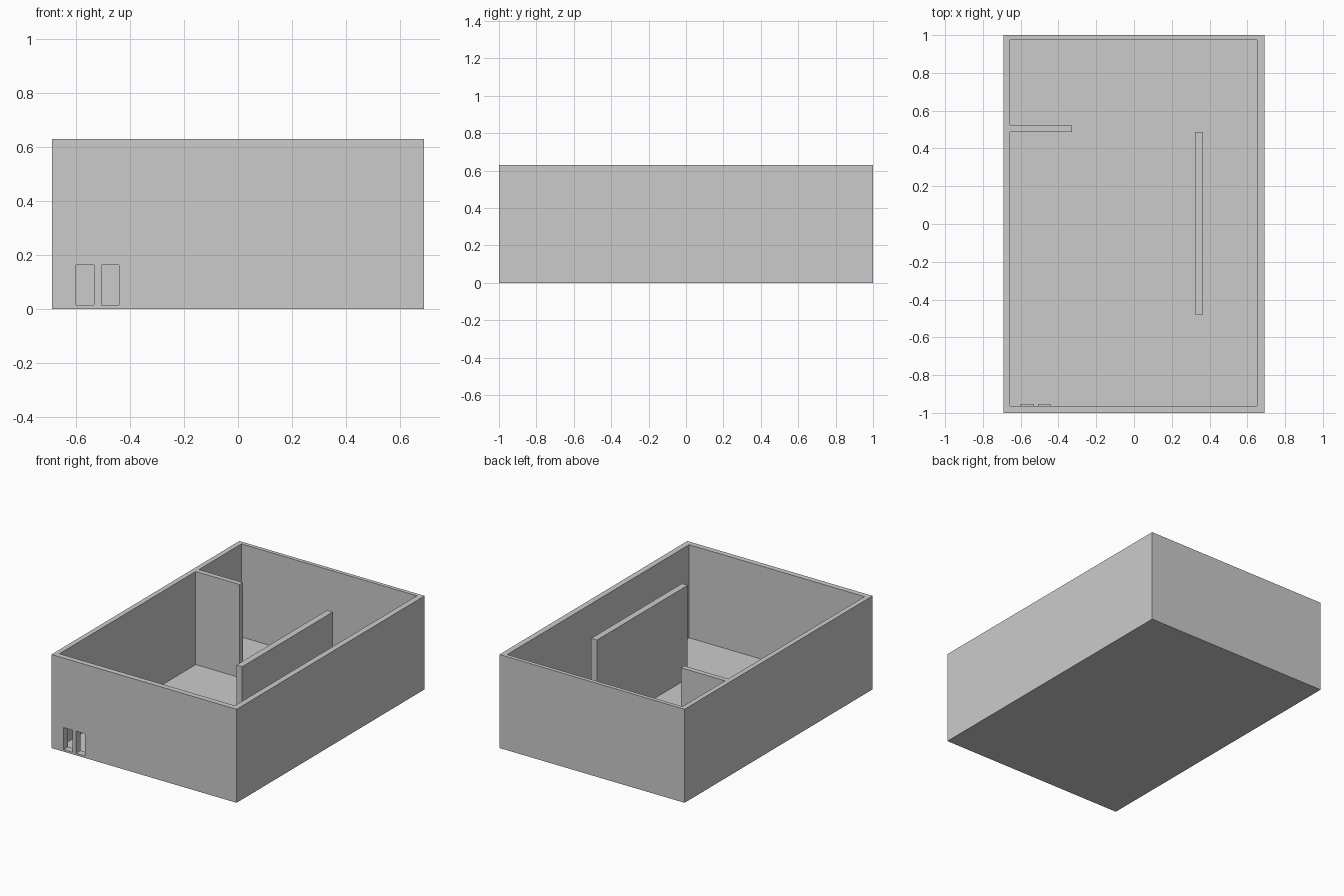
import bpy, bmesh

if "Cube" in bpy.data.objects:
    bpy.data.objects.remove(bpy.data.objects["Cube"])

HEIGHT, FLOOR = 0.63, 0.003
WALL_IN = -0.963                       # inner face of the front wall


def prism(name, outline, z0, z1):
    """Solid made by extruding a counter-clockwise outline upwards."""
    bm = bmesh.new()
    face = bm.faces.new([bm.verts.new((x, y, z0)) for x, y in outline])
    ext = bmesh.ops.extrude_face_region(bm, geom=[face], use_keep_orig=True)
    top = [v for v in ext["geom"] if isinstance(v, bmesh.types.BMVert)]
    bmesh.ops.translate(bm, verts=top, vec=(0, 0, z1 - z0))
    bmesh.ops.recalc_face_normals(bm, faces=bm.faces)
    mesh = bpy.data.meshes.new(name)
    bm.to_mesh(mesh)
    bm.free()
    obj = bpy.data.objects.new(name, mesh)
    bpy.context.collection.objects.link(obj)
    return obj


def rect(x0, x1, y0, y1):
    return [(x0, y0), (x1, y0), (x1, y1), (x0, y1)]


def cut(target, cutter):
    mod = target.modifiers.new(cutter.name, "BOOLEAN")
    mod.operation, mod.solver, mod.object = "DIFFERENCE", "EXACT", cutter
    cutter.hide_render = True
    cutter.hide_set(True)


# Outer walls and floor, hollowed so the side partition stays joined on
shell = prism("walls_and_floor", rect(-0.69, 0.69, -1, 1), 0, HEIGHT)
room = [(-0.656, WALL_IN), (0.651, WALL_IN), (0.651, 0.974), (-0.656, 0.974),
        (-0.656, 0.521), (-0.328, 0.521), (-0.328, 0.487), (-0.656, 0.487)]
cut(shell, prism("room_cutter", room, FLOOR, HEIGHT + 0.1))

# Free-standing partition
prism("long_partition", rect(0.322, 0.365, -0.478, 0.488), FLOOR, HEIGHT)

# Two small openings, each with a thin lining projecting into the room
for side, (x0, x1) in (("left", (-0.6, -0.533)), ("right", (-0.507, -0.441))):
    z0, z1 = 0.014, 0.162
    cut(shell, prism(side + "_opening_cutter", rect(x0, x1, -1.1, -0.9), z0, z1))
    ring = [(x0, z0), (x1, z0), (x1, z1), (x0, z1)]
    verts = [(x, y, z) for y in (WALL_IN, -0.953) for x, z in ring]
    faces = [(i, i + 4, (i + 1) % 4 + 4, (i + 1) % 4) for i in range(4)]
    mesh = bpy.data.meshes.new(side + "_opening_lining")
    mesh.from_pydata(verts, [], faces)
    bpy.context.collection.objects.link(
        bpy.data.objects.new(side + "_opening_lining", mesh))
